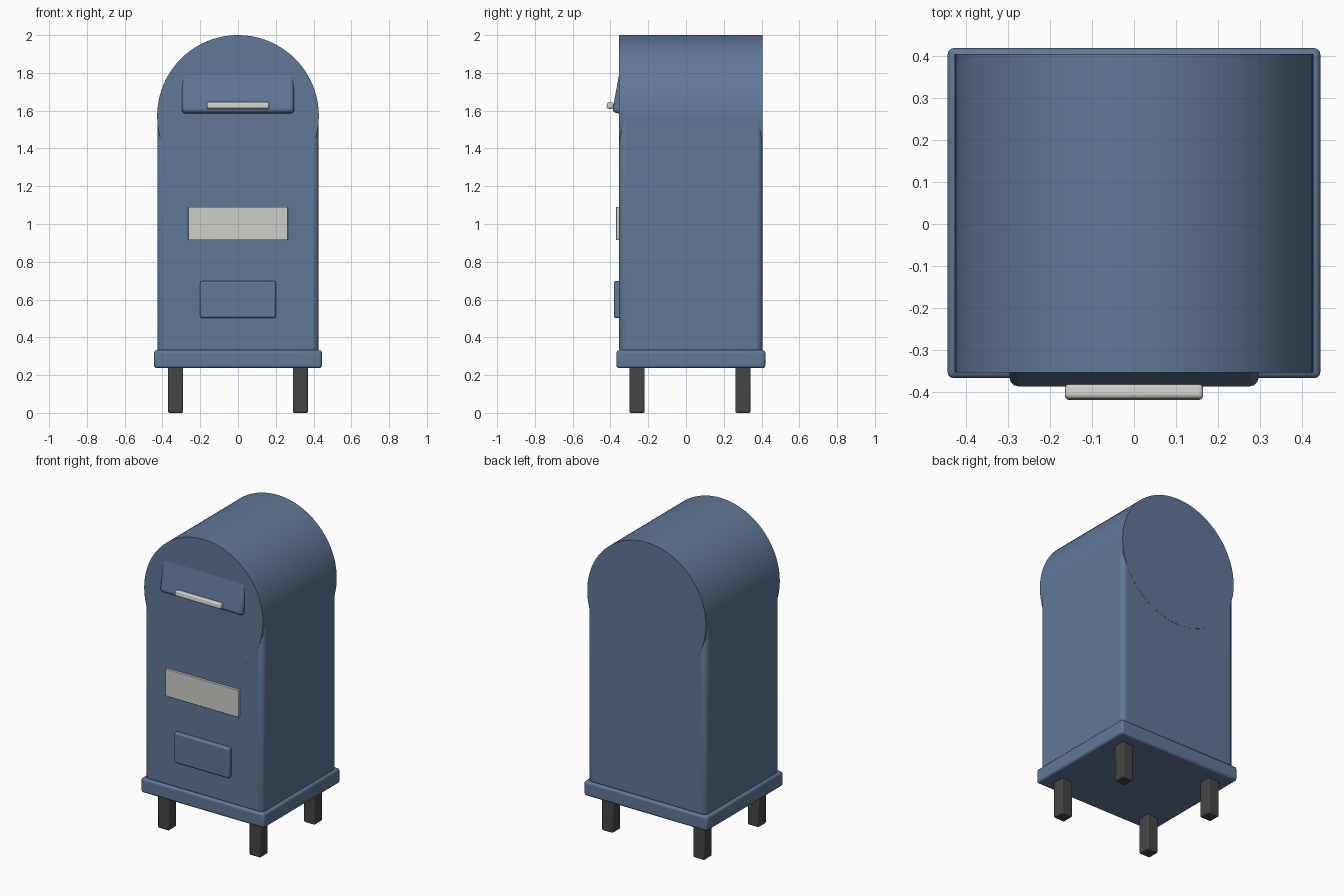
import bpy, math

if "Cube" in bpy.data.objects:
    bpy.data.objects.remove(bpy.data.objects["Cube"])


def material(name, rgb):
    m = bpy.data.materials.new(name)
    m.diffuse_color = (*rgb, 1.0)
    m.use_nodes = True
    m.node_tree.nodes["Principled BSDF"].inputs["Base Color"].default_value = m.diffuse_color
    return m


BLUE = material("postal blue", (0.115, 0.19, 0.315))
PALE = material("pale grey", (0.62, 0.62, 0.58))
DARK = material("dark grey", (0.06, 0.06, 0.06))


def finish(ob, name, mat, bevel=0.0, segments=3):
    ob.name = name
    ob.data.materials.append(mat)
    if bevel:
        b = ob.modifiers.new("bevel", 'BEVEL')
        b.width = bevel
        b.segments = segments
        b.limit_method = 'ANGLE'
    bpy.ops.object.shade_smooth_by_angle(angle=math.radians(35))
    return ob


def box(name, mat, xs, ys, zs, bevel=0.0, tilt=0.0):
    """Bevelled box from min/max ranges, tilted about x."""
    r = (xs, ys, zs)
    bpy.ops.mesh.primitive_cube_add(size=1, location=[(a + b) / 2 for a, b in r])
    ob = bpy.context.object
    ob.scale = [b - a for a, b in r]
    bpy.ops.object.transform_apply(location=False, rotation=False, scale=True)
    ob.rotation_euler.x = tilt
    return finish(ob, name, mat, bevel)


# Main cabinet and its base slab
box("cabinet", BLUE, (-0.427, 0.427), (-0.354, 0.405), (0.31, 1.573), 0.03)
box("base_slab", BLUE, (-0.445, 0.445), (-0.368, 0.42), (0.237, 0.332), 0.015)

# Rounded top: a full cylinder lying front to back
bpy.ops.mesh.primitive_cylinder_add(vertices=96, radius=0.428, depth=0.761,
                                    location=(0, 0.0255, 1.572),
                                    rotation=(math.pi / 2, 0, 0))
finish(bpy.context.object, "round_top", BLUE)

# Four legs
for side, x in (("left", -0.33), ("right", 0.33)):
    for end, y in (("front", -0.259), ("back", 0.301)):
        box(f"{end}_{side}_leg", DARK, (x - 0.04, x + 0.04), (y - 0.04, y + 0.04),
            (0.0, 0.26), 0.008)

# Tilted mail hatch: its upper edge sinks into the front face
tilt = math.radians(-10.5)
h, d = 0.22, 0.08
bottom_y, bottom_z = -0.391, 1.592          # front lower edge
cy = bottom_y + d / 2 * math.cos(tilt) - h / 2 * math.sin(tilt)
cz = bottom_z + d / 2 * math.sin(tilt) + h / 2 * math.cos(tilt)
box("mail_hatch", BLUE, (-0.297, 0.297), (cy - d / 2, cy + d / 2),
    (cz - h / 2, cz + h / 2), 0.02, tilt)

# Hatch handle
box("hatch_handle", PALE, (-0.165, 0.165), (-0.419, -0.383), (1.609, 1.645), 0.01, tilt)

# Notice plate and lower access door
box("notice_plate", PALE, (-0.264, 0.264), (-0.37, -0.345), (0.914, 1.091), 0.003)
box("access_door", BLUE, (-0.2, 0.2), (-0.381, -0.34), (0.502, 0.698), 0.01)
